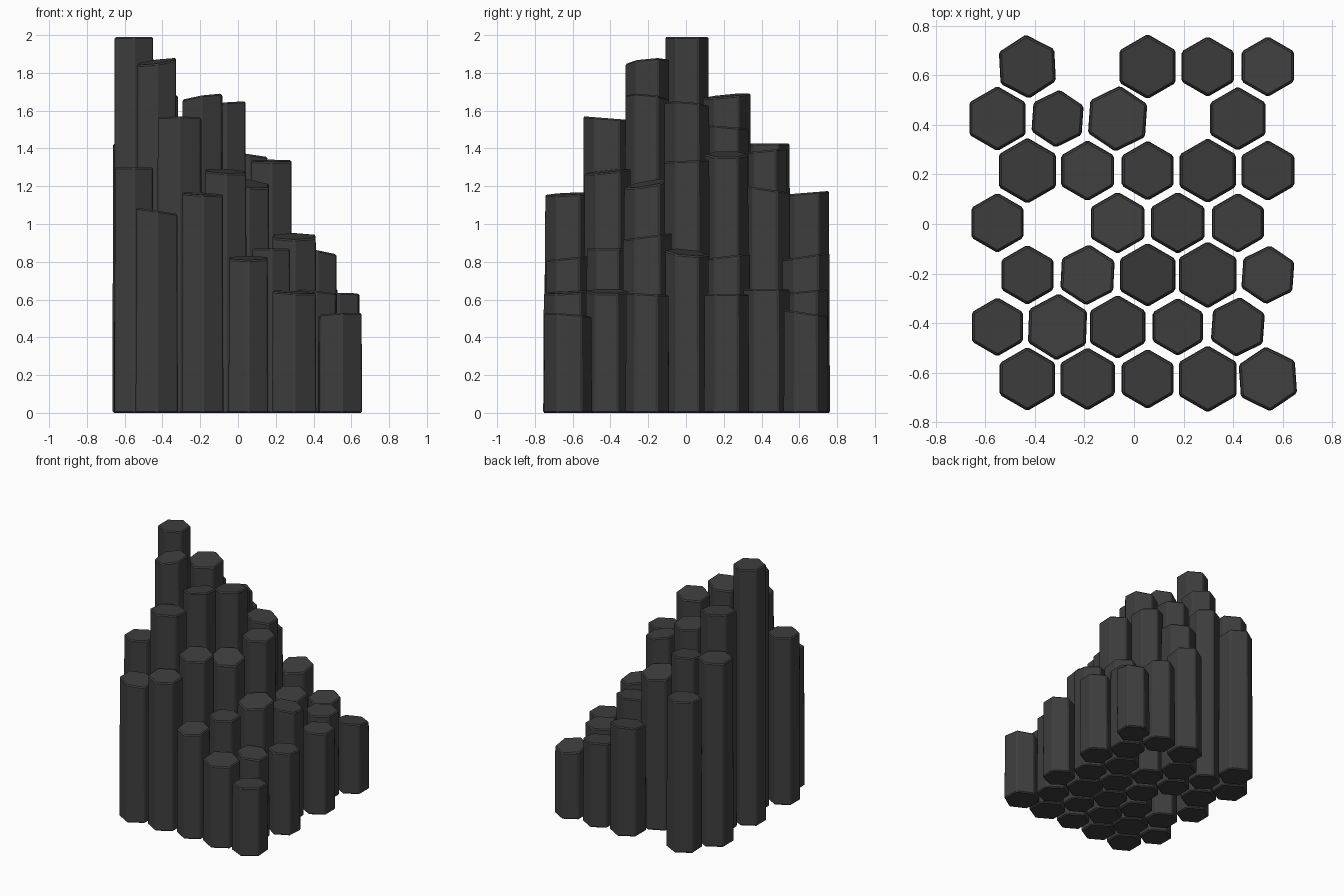
import bpy, bmesh, math

if "Cube" in bpy.data.objects:
    bpy.data.objects.remove(bpy.data.objects["Cube"])

stone = bpy.data.materials.new("dark basalt")
stone.diffuse_color = (0.048, 0.048, 0.048, 1)
stone.use_nodes = True
stone.node_tree.nodes["Principled BSDF"].inputs["Base Color"].default_value = stone.diffuse_color

# Staggered rows, back to front: (radius, height, top slope in x, top slope in y)
ROWS = [
    [(.125, 1.165, 0, .08), None, (.127, .83, 0, .15), (.118, .645, 0, .1), (.118, .53, 0, -.15)],
    [(.127, 1.425, 0, 0), (.113, 1.39, 0, .1), (.129, 1.185, 0, -.15), None, (.125, .655, 0, 0)],
    [(.129, 1.68, -.05, .1), (.119, 1.515, 0, -.08), (.117, 1.37, -.15, 0), (.127, .83, 0, .12), (.119, .63, 0, 0)],
    [(.117, 1.99, 0, 0), None, (.121, 1.635, .1, -.08), (.121, 1.335, 0, .05), (.117, .85, -.15, -.1)],
    [(.117, 1.86, .14, .1), (.119, 1.67, .15, -.1), (.125, 1.215, -.12, .18), (.131, .935, 0, .14), (.115, .63, 0, -.05)],
    [(.115, 1.3, 0, 0), (.131, 1.56, 0, -.08), (.125, 1.28, -.05, .1), (.113, .87, 0, 0), (.117, .645, -.12, 0)],
    [(.125, 1.07, -.15, 0), (.123, 1.16, -.05, .05), (.117, .82, 0, .1), (.131, .64, -.05, .05), (.127, .52, .04, -.08)],
]
# Columns that are visibly turned (row, place): degrees
TURN = {(0, 0): 3, (1, 1): -4, (1, 2): -4, (4, 1): -3, (4, 4): -4,
        (5, 1): -2, (5, 4): -4, (6, 4): 4}


def column(name, x, y, r, h, sx, sy, turn):
    """Slightly tapered hexagonal prism with a tilted top."""
    bm = bmesh.new()
    low, high = [], []
    for k in range(6):
        a = math.radians(90 + turn + 60 * k)
        dx, dy = r * math.cos(a), r * math.sin(a)
        low.append(bm.verts.new((dx, dy, 0)))
        dx, dy = dx * .975, dy * .975
        high.append(bm.verts.new((dx, dy, h + sx * dx + sy * dy)))
    bm.faces.new(low[::-1])
    bm.faces.new(high)
    for k in range(6):
        j = (k + 1) % 6
        bm.faces.new((low[k], low[j], high[j], high[k]))
    mesh = bpy.data.meshes.new(name)
    bm.to_mesh(mesh)
    bm.free()
    mesh.materials.append(stone)
    ob = bpy.data.objects.new(name, mesh)
    ob.location = (x, y, 0)
    bpy.context.collection.objects.link(ob)
    # Worn edges
    bev = ob.modifiers.new("worn edges", 'BEVEL')
    bev.width = .008
    bev.segments = 1


for i, row in enumerate(ROWS):
    for k, c in enumerate(row):
        if c:
            x = -.43 + .2425 * k - (.121 if i % 2 else 0)
            y = .635 - .21 * i
            r, h, sx, sy = c
            column(f"basalt_column_{i + 1}_{k + 1}", x, y, r + .004, h, sx, sy, TURN.get((i, k), 0))
